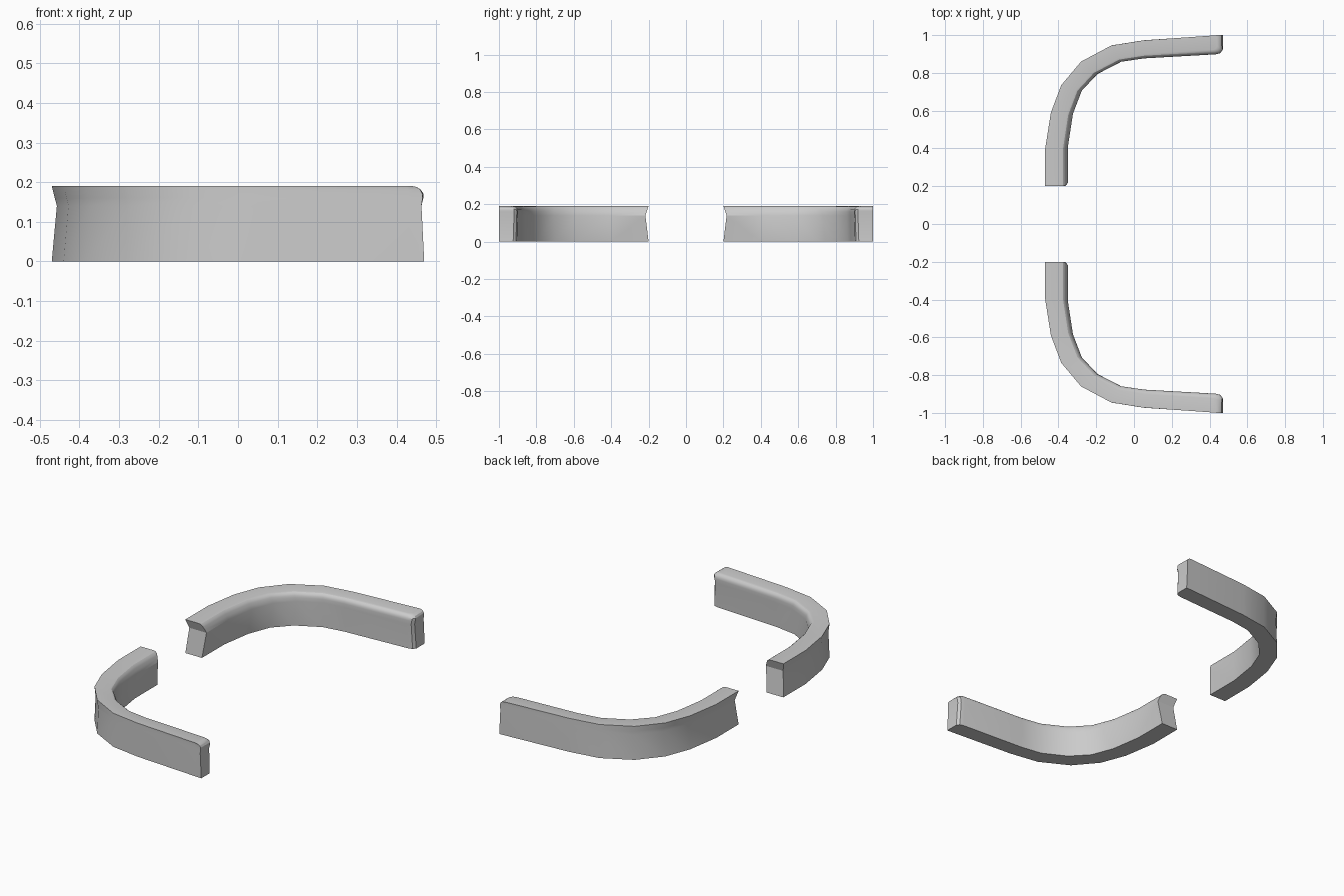
import bpy, bmesh, math

if "Cube" in bpy.data.objects:
    bpy.data.objects.remove(bpy.data.objects["Cube"])

H, R, WAIST = 0.19, 0.03, 0.14

# Plan of one bar: outer point / inner point at each station, cut end first
STATIONS = [
    ((-.47, .20), (-.36, .20)), ((-.47, .40), (-.36, .40)),
    ((-.44, .59), (-.333, .575)), ((-.385, .735), (-.285, .70)),
    ((-.28, .86), (-.20, .79)), ((-.12, .945), (-.07, .857)),
    ((.05, .972), (.05, .875)), ((.435, .998), (.435, .897)),
    ((.458, .999), (.458, .903)), ((.47, 1.0), (.47, .918)),
]

# Ring heights with the inset of the rounded inner top edge
LEVELS = [(0, 0), (WAIST, 0)] + [
    (H - R + R * math.sin(a), 1 - math.cos(a))
    for a in (math.radians(d) for d in (0, 22.5, 45, 67.5, 90))]


def pinch(z, top):
    """Strength of the waist pinch at height z."""
    return z / WAIST if z <= WAIST else max(0, (top - z) / (top - WAIST))


def place(p, z, k, top):
    x, y = p
    if x > 0.4:  # rounded top of the far end
        x = 0.4 + (x - 0.4) * (0.07 - R * k) / 0.07
    x = 0.14 + (x - 0.14) * (1 - 0.021 * pinch(z, top))
    y = 1 + (y - 1) * (1 - 0.0215 * pinch(z, H))
    return (x, y, z)


def build_bar(name, side):
    bm = bmesh.new()
    rings = []
    for z, k in LEVELS:
        outer, inner = [], []
        for o, i in STATIONS:
            d = math.hypot(o[0] - i[0], o[1] - i[1])
            t = (0.025 * k + (0.006 if z == 0 else 0)) / d
            q = (i[0] + (o[0] - i[0]) * t, i[1] + (o[1] - i[1]) * t)
            outer.append(place(o, z, k, H))
            inner.append(place(q, z, k, H - R + 0.01))
        rings.append([bm.verts.new((x, y * side, zz))
                      for x, y, zz in outer + inner[::-1]])
    n = len(rings[0])
    # Walls between rings
    for a, b in zip(rings, rings[1:]):
        for j in range(n):
            m = (j + 1) % n
            bm.faces.new((a[j], a[m], b[m], b[j]))
    # Bottom and top strips
    for ring in (rings[0], rings[-1]):
        for j in range(len(STATIONS) - 1):
            bm.faces.new((ring[j], ring[j + 1], ring[n - 2 - j], ring[n - 1 - j]))
    bmesh.ops.recalc_face_normals(bm, faces=bm.faces[:])
    mesh = bpy.data.meshes.new(name)
    bm.to_mesh(mesh)
    bm.free()
    ob = bpy.data.objects.new(name, mesh)
    bpy.context.collection.objects.link(ob)
    bpy.ops.object.select_all(action='DESELECT')
    ob.select_set(True)
    bpy.context.view_layer.objects.active = ob
    bpy.ops.object.shade_smooth_by_angle(angle=math.radians(24))


# Mirrored pair of curved bars
build_bar("back_curved_bar", 1)
build_bar("front_curved_bar", -1)
